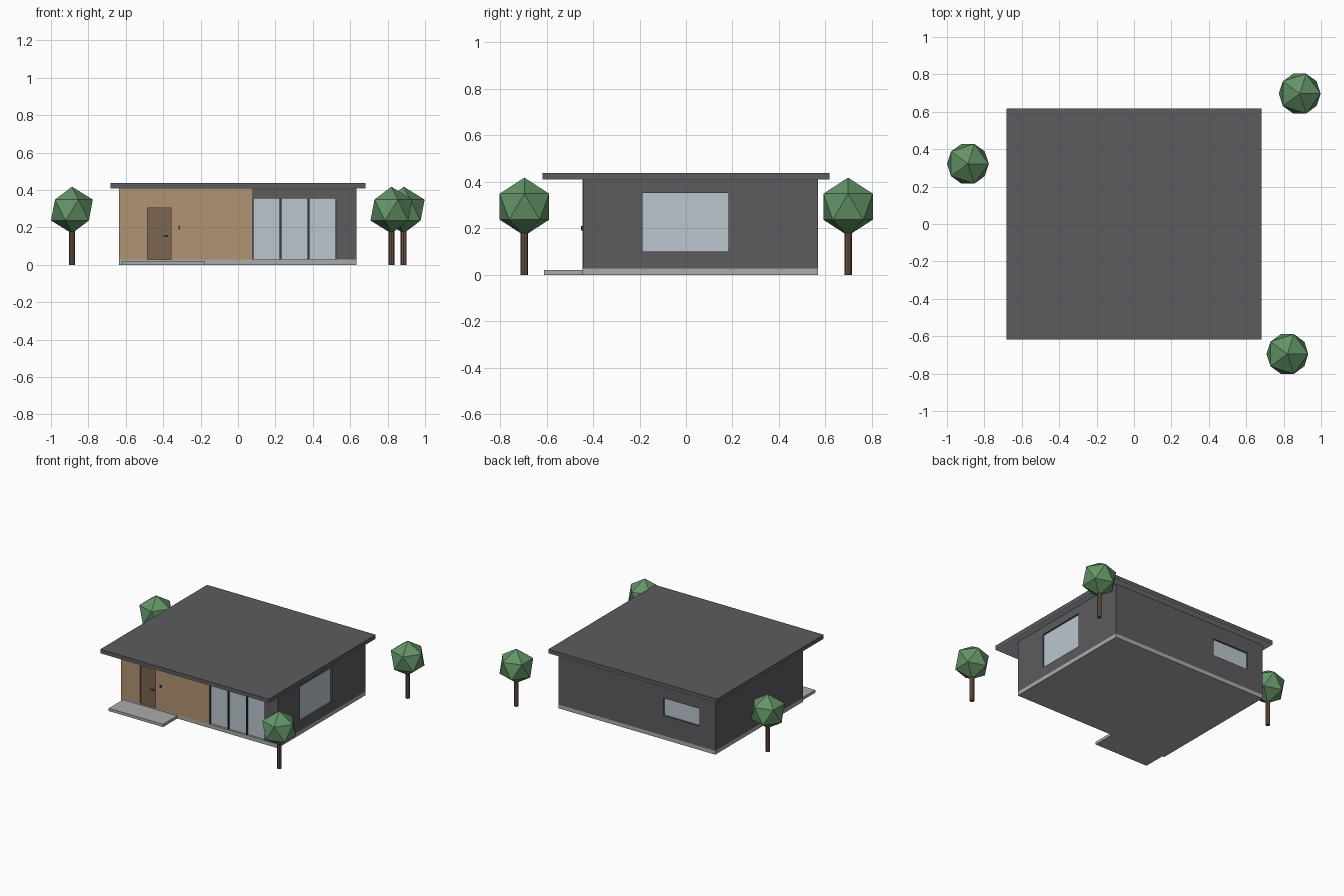
import bpy

if "Cube" in bpy.data.objects:
    bpy.data.objects.remove(bpy.data.objects["Cube"])


def material(name, hex_code):
    """Flat material from an sRGB hex code, stored as linear values."""
    lin = []
    for i in (0, 2, 4):
        c = int(hex_code[i:i + 2], 16) / 255
        lin.append(c / 12.92 if c <= 0.04045 else ((c + 0.055) / 1.055) ** 2.4)
    m = bpy.data.materials.new(name)
    m.diffuse_color = (*lin, 1)
    m.use_nodes = True
    m.node_tree.nodes["Principled BSDF"].inputs["Base Color"].default_value = m.diffuse_color
    return m


CHARCOAL = material("charcoal", "5c5b5e")
WOOD = material("light_wood", "b09473")
DOOR = material("door_brown", "7b6650")
GLASS = material("pale_glass", "bac6ce")
CONCRETE = material("concrete", "ababa9")
FRAME = material("dark_frame", "38383b")
BARK = material("bark", "6b5443")
LEAF = material("leaf_green", "649467")


def box(name, x, y, z, mat):
    """Box from its (min, max) range on each axis."""
    bpy.ops.mesh.primitive_cube_add(size=1, location=[sum(r) / 2 for r in (x, y, z)])
    ob = bpy.context.object
    ob.name = name
    ob.scale = [r[1] - r[0] for r in (x, y, z)]
    bpy.ops.object.transform_apply(location=False, rotation=False, scale=True)
    ob.data.materials.append(mat)
    return ob


def cut(target, x, y, z):
    """Cut a box-shaped recess into the target."""
    cutter = box("recess_cutter", x, y, z, target.data.materials[0])
    cutter.hide_render = True
    mod = target.modifiers.new("recess", 'BOOLEAN')
    mod.operation = 'DIFFERENCE'
    mod.solver = 'EXACT'
    mod.object = cutter
    bpy.context.view_layer.objects.active = target
    bpy.ops.object.modifier_apply(modifier=mod.name)
    bpy.data.objects.remove(cutter, do_unlink=True)


X0, X1, Y0, Y1 = -0.635, 0.633, -0.445, 0.568

# Base slab, doorstep and roof
box("foundation", (X0, X1), (Y0, Y1), (0, 0.028), CONCRETE)
box("doorstep", (-0.62, -0.18), (-0.61, Y0 + 0.002), (0, 0.02), CONCRETE)
box("roof", (-0.683, 0.683), (-0.618, 0.618), (0.412, 0.438), CHARCOAL)
box("soffit", (-0.683, 0.683), (-0.618, 0.618), (0.409, 0.412), GLASS)

# Walls with recesses for the openings
walls = box("walls", (X0, X1), (Y0 + 0.002, Y1), (0.028, 0.41), CHARCOAL)
cladding = box("wood_cladding", (X0, 0.076), (Y0, Y0 + 0.008), (0.028, 0.41), WOOD)
DOOR_X, DOOR_Z = (-0.483, -0.358), (0.028, 0.304)
PATIO_X, PATIO_Z = (0.078, 0.527), (0.028, 0.354)
SIDE_Y, SIDE_Z = (-0.187, 0.182), (0.10, 0.352)
BACK_X, BACK_Z = (-0.506, -0.214), (0.175, 0.302)
cut(walls, DOOR_X, (-0.6, Y0 + 0.02), DOOR_Z)
cut(cladding, DOOR_X, (-0.6, -0.3), DOOR_Z)
cut(walls, PATIO_X, (-0.6, Y0 + 0.02), PATIO_Z)
cut(walls, (X1 - 0.018, 0.8), SIDE_Y, SIDE_Z)
cut(walls, BACK_X, (Y1 - 0.018, 0.8), BACK_Z)

# Front door with handle, and the wall lamp
box("front_door", DOOR_X, (Y0 + 0.01, Y0 + 0.021), DOOR_Z, DOOR)
box("door_handle", (-0.397, -0.373), (Y0 + 0.001, Y0 + 0.012), (0.15, 0.156), FRAME)
box("wall_lamp", (-0.319, -0.309), (Y0 - 0.006, Y0 + 0.004), (0.19, 0.21), FRAME)

# Sliding patio windows: three panes split by two dark posts
box("patio_glass", PATIO_X, (Y0 + 0.015, Y0 + 0.021), PATIO_Z, GLASS)
step = (PATIO_X[1] - PATIO_X[0]) / 3
for i in range(4):
    cx = PATIO_X[0] + i * step
    lo, hi = max(cx - 0.005, PATIO_X[0]), min(cx + 0.005, PATIO_X[1])
    box(f"patio_post_{i + 1}", (lo, hi), (Y0 + 0.004, Y0 + 0.018), PATIO_Z, FRAME)

# Side and back windows
box("side_glass", (X1 - 0.019, X1 - 0.012), SIDE_Y, SIDE_Z, GLASS)
box("back_glass", BACK_X, (Y1 - 0.019, Y1 - 0.012), BACK_Z, GLASS)

# Trees
for i, (x, y) in enumerate([(-0.888, 0.322), (0.886, 0.697), (0.82, -0.695)], 1):
    bpy.ops.mesh.primitive_cylinder_add(vertices=8, radius=0.016, depth=0.22,
                                        location=(x, y, 0.11))
    trunk = bpy.context.object
    trunk.name = f"tree_trunk_{i}"
    trunk.data.materials.append(BARK)
    bpy.ops.mesh.primitive_ico_sphere_add(subdivisions=1, radius=0.125,
                                          location=(x, y, 0.293))
    crown = bpy.context.object
    crown.name = f"tree_crown_{i}"
    crown.data.materials.append(LEAF)
